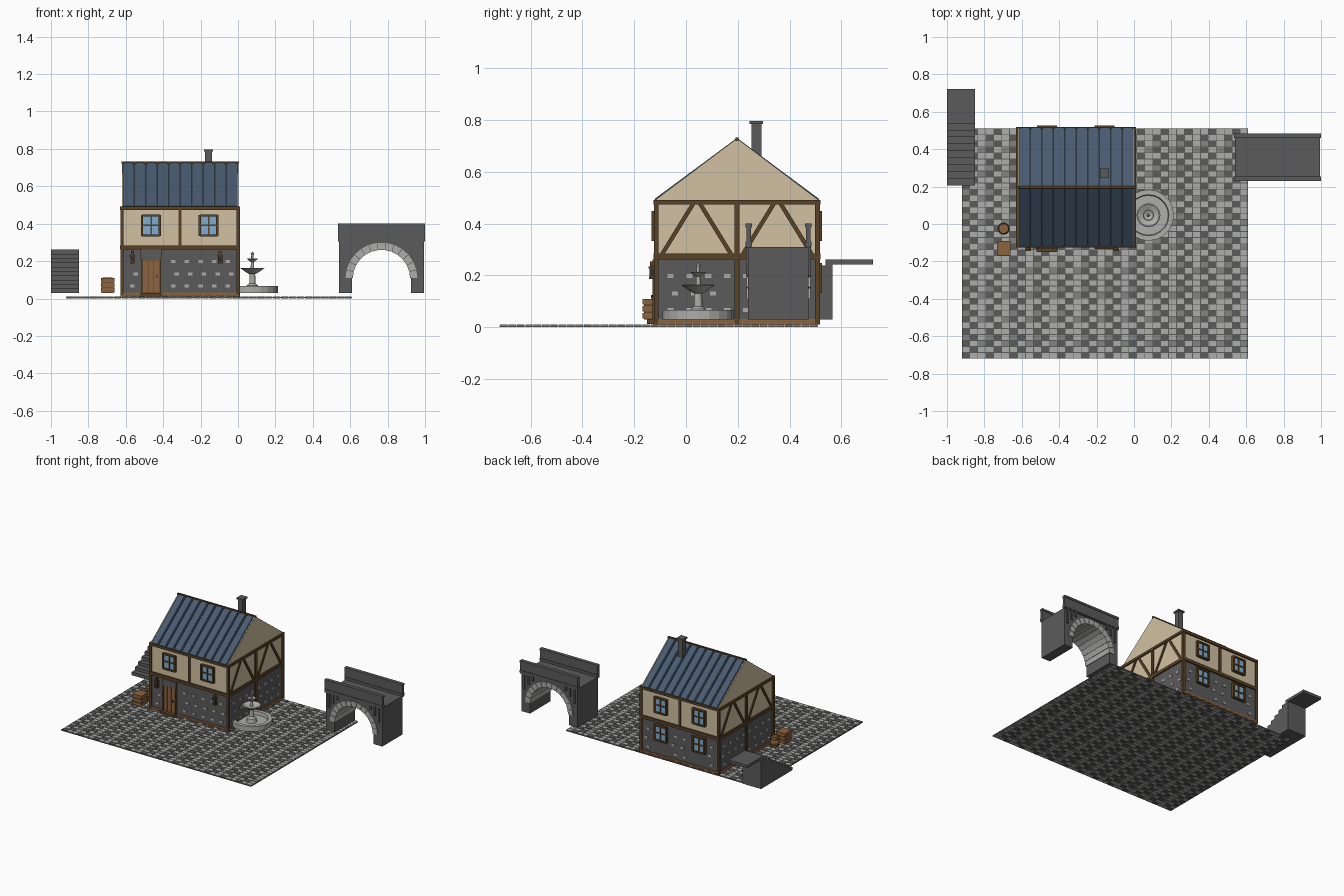
import bpy, bmesh, math
from mathutils import Matrix, Vector

cube = bpy.data.objects.get("Cube")
if cube:
    bpy.data.objects.remove(cube)


def material(name, r, g, b):
    m = bpy.data.materials.new(name)
    m.use_nodes = True
    m.diffuse_color = (r, g, b, 1)
    node = next(n for n in m.node_tree.nodes if n.type == 'BSDF_PRINCIPLED')
    node.inputs["Base Color"].default_value = (r, g, b, 1)
    node.inputs["Roughness"].default_value = 0.9
    return m


ROOF = material("slate_blue", .066, .105, .16)
GAP = material("dark_slate", .022, .032, .047)
CREAM = material("cream_plaster", .64, .535, .36)
BEAM = material("dark_timber", .1, .055, .02)
WOOD = material("brown_wood", .26, .125, .05)
DARK = material("dark_stone", .105, .105, .105)
MID = material("grey_stone", .23, .23, .225)
LIGHT = material("light_stone", .42, .42, .41)
GLASS = material("window_glass", .22, .42, .63)
IRON = material("black_iron", .03, .03, .03)


def finish(name, bm, *mats):
    bmesh.ops.recalc_face_normals(bm, faces=bm.faces)
    mesh = bpy.data.meshes.new(name)
    bm.to_mesh(mesh)
    bm.free()
    ob = bpy.data.objects.new(name, mesh)
    bpy.context.collection.objects.link(ob)
    for m in mats:
        mesh.materials.append(m)
    return ob


def add_box(bm, x, y, z, index=0):
    """Box from (low, high) ranges."""
    c = Vector([(r[0] + r[1]) / 2 for r in (x, y, z)])
    s = [r[1] - r[0] for r in (x, y, z)]
    made = bmesh.ops.create_cube(bm, size=1, matrix=Matrix.Translation(c) @ Matrix.Diagonal((*s, 1)))
    for f in {f for v in made["verts"] for f in v.link_faces}:
        f.material_index = index


def boxes(name, mat, *ranges):
    bm = bmesh.new()
    for r in ranges:
        add_box(bm, *r)
    return finish(name, bm, mat)


def prism(bm, points, axis, lo, hi, index=0):
    """Extrude a 2D outline along x (outline in y, z) or y (outline in x, z)."""
    at = (lambda p, t: (t, *p)) if axis == 'x' else (lambda p, t: (p[0], t, p[1]))
    a, b = ([bm.verts.new(at(p, t)) for p in points] for t in (lo, hi))
    faces = [bm.faces.new(a), bm.faces.new(b[::-1])]
    for i in range(len(points)):
        j = (i + 1) % len(points)
        faces.append(bm.faces.new((a[i], a[j], b[j], b[i])))
    for f in faces:
        f.material_index = index


def lathe(name, mat, profile, x, y, sides):
    bm = bmesh.new()
    vs = [bm.verts.new((x + r, y, z)) for r, z in profile]
    es = [bm.edges.new(p) for p in zip(vs, vs[1:])]
    bmesh.ops.spin(bm, geom=vs + es, cent=(x, y, 0), axis=(0, 0, 1), angle=math.tau, steps=sides)
    bmesh.ops.remove_doubles(bm, verts=bm.verts, dist=.0004)
    return finish(name, bm, mat)


# Cobbled ground: staggered dark stones among paler ones
bm = bmesh.new()
add_box(bm, (-.92, .61), (-.72, .51), (.002, .007))
cols, rows = 36, 38
dx, dy = 1.53 / cols, 1.23 / rows
for r in range(rows):
    for c in range(cols):
        x, y = -.92 + c * dx, -.72 + r * dy
        k = (c + 2 * (r % 2)) % 3
        kind = (0, 1, 1 + (r // 2) % 2)[k]
        add_box(bm, (x + .002, x + dx - .002), (y + .002, y + dy - .002), (0, .011), kind)
finish("cobbled_ground", bm, DARK, LIGHT, MID)

# House shell
X0, X1, Y0, Y1, YM = -.62, .002, -.115, .508, .197
boxes("stone_ground_floor", DARK, ((X0, X1), (Y0, Y1), (.012, .27)))
boxes("plaster_upper_floor", CREAM, ((X0, X1), (Y0, Y1), (.27, .485)))
bm = bmesh.new()
for x in (X0, X1 - .006):
    prism(bm, [(Y0 - .008, .488), (Y1 + .008, .488), (YM, .729)], 'x', x, x + .006)
finish("plaster_gables", bm, CREAM)

# Roof slopes: raised sheets over a dark underlay
sheet = (X1 - X0 - .008) / 10
for side, d, name in ((Y0, -1, "front"), (Y1, 1, "back")):
    bm = bmesh.new()
    prism(bm, [(side, .484), (YM, .715), (YM, .722), (side + d * .004, .488)], 'x', X0 + .004, X1 - .004, 1)
    for i in range(10):
        x = X0 + .004 + i * sheet
        prism(bm, [(side, .484), (YM, .717), (YM, .727), (side + d * .007, .49)], 'x', x + .004, x + sheet - .004)
        prism(bm, [(side, .487), (YM, .722), (YM, .731), (side + d * .007, .495)], 'x', x + .011, x + sheet - .011)
    finish(name + "_roof", bm, ROOF, GAP)
boxes("ridge_beam", BEAM, ((X0 - .003, X1 + .003), (YM - .006, YM + .006), (.72, .733)))

# Chimney
boxes("chimney", DARK, ((-.177, -.139), (.253, .291), (.6, .785)), ((-.183, -.133), (.246, .298), (.785, .797)))

# Timber frame
frame = []
for z in ((.262, .284), (.474, .492)):
    for y in (Y0, Y1):
        frame.append(((X0 - .01, X1 + .01), (y - .011, y + .011), z))
    for x in (X0, X1):
        frame.append(((x - .01, x + .01), (Y0 - .01, Y1 + .01), z))
for x in (X0, X1):
    for y in (Y0, YM, Y1):
        frame.append(((x - .009, x + .009), (y - .009, y + .009), (.012, .48)))
for y in (Y0, Y1):
    frame.append(((-.317, -.301), (y - .008, y + .008), (.27, .48)))
boxes("timber_frame", BEAM, *frame)

# Diagonal braces: two inverted Vs on each gable end
bm = bmesh.new()
for x in (X0, X1):
    for lo, hi in ((Y0, YM), (YM, Y1)):
        mid = (lo + hi) / 2
        for foot, d in ((lo + .012, 1), (hi - .012, -1)):
            head = mid - d * .003
            prism(bm, [(foot, .28), (foot + d * .019, .28), (head, .478), (head - d * .019, .478)],
                  'x', x - .007, x + .007)
finish("gable_braces", bm, BEAM)

# Sill beams and joist ends under the walls
sill = [((X0 - .004, X1 + .004), (Y0 - .006, Y1 + .006), (.018, .032))]
for i in range(11):
    x = X0 + .012 + i * .06
    sill.append(((x - .014, x + .014), (Y0 - .01, Y1 + .01), (.01, .02)))
boxes("sill_beams", WOOD, *sill)

# Scattered pale wall stones
bm = bmesh.new()
for row, z in enumerate((.066, .13, .197)):
    for i in range(8):
        t = .055 + i * .073 + (row % 2) * .018
        x, y = X0 + t, Y0 + t
        for wall in (Y0, Y1):
            on_opening = min(abs(x + .465), abs(x + .16) if wall == Y1 else 1) < .065
            if not on_opening:
                add_box(bm, (x - .012, x + .012), (wall - .004, wall + .004), (z - .008, z + .008))
        if abs(y - YM) > .025:
            for wall in (X0, X1):
                add_box(bm, (wall - .004, wall + .004), (y - .012, y + .012), (z - .008, z + .008))
finish("pale_wall_stones", bm, LIGHT)


# Four-pane windows
def window(name, x, y, d, z):
    bm = bmesh.new()
    w, h = .047, .053
    depth = lambda t: tuple(sorted((y, y + d * t)))
    add_box(bm, (x - w, x + w), depth(.009), (z - h, z + h), 1)
    for s in (-1, 1):
        add_box(bm, (x + s * w - .007, x + s * w + .005), depth(.018), (z - h - .003, z + h + .003))
        add_box(bm, (x - w, x + w), depth(.018), (z + s * h - .006, z + s * h + .005))
    add_box(bm, (x - .004, x + .004), depth(.015), (z - h, z + h))
    add_box(bm, (x - w, x + w), depth(.015), (z - .004, z + .004))
    finish(name, bm, BEAM, GLASS)


for x, tag in ((-.465, "right"), (-.157, "left")):
    window("front_window_" + tag, x, Y0, -1, .391)
    window("back_upper_window_" + tag, x, Y1, 1, .391)
    window("back_lower_window_" + tag, x, Y1, 1, .19)

# Door with frame, handle and step
boxes("door_planks", WOOD, *[((-.508 + i * .03, -.481 + i * .03), (Y0 - .012, Y0), (.032, .21)) for i in range(3)])
boxes("door_frame", BEAM, ((-.517, -.508), (Y0 - .015, Y0), (.03, .215)), ((-.421, -.412), (Y0 - .015, Y0), (.03, .215)),
      ((-.51, -.42), (Y0 - .007, Y0), (.03, .215)))
boxes("door_lintel", DARK, ((-.52, -.41), (Y0 - .015, Y0), (.212, .262)))
boxes("door_handle", IRON, ((-.437, -.43), (Y0 - .02, Y0), (.11, .125)))
boxes("door_step", BEAM, ((-.52, -.41), (-.15, Y0), (.012, .03)))

# Wall lanterns
for i, x in enumerate((-.565, -.095)):
    bm = bmesh.new()
    add_box(bm, (x - .004, x + .004), (-.135, Y0), (.24, .248))
    add_box(bm, (x - .014, x + .014), (-.144, -.118), (.226, .234))
    add_box(bm, (x - .008, x + .008), (-.139, -.123), (.234, .254))
    add_box(bm, (x - .011, x + .011), (-.141, -.12), (.194, .226), 1)
    add_box(bm, (x - .012, x + .012), (-.142, -.119), (.186, .195))
    finish("wall_lantern_" + str(i + 1), bm, BEAM, IRON)

# Slatted crate and barrel
crate = [((-.732, -.66), (-.168, -.092), (z, z + .022)) for z in (.033, .06, .087)]
boxes("crate_slats", WOOD, *crate)
boxes("crate_core", BEAM, ((-.727, -.665), (-.163, -.097), (.03, .104)))
lathe("barrel", WOOD, [(0, .032), (.026, .032), (.032, .07), (.026, .112), (.022, .112), (.022, .107), (0, .107)], -.697, -.025, 14)
for i, z in enumerate((.048, .09)):
    lathe("barrel_hoop_" + str(i + 1), BEAM, [(.028, z), (.0325, z), (.0325, z + .008), (.028, z + .008), (.028, z)], -.697, -.025, 14)

# Tiered fountain
FX, FY = .077, .047
lathe("fountain_basin", LIGHT, [(0, .03), (.137, .03), (.137, .066), (.11, .066), (.106, .042), (0, .042)], FX, FY, 20)
lathe("fountain_tiers", LIGHT,
      [(0, .04), (.036, .04), (.03, .07), (.017, .08), (.015, .13), (.03, .138), (.064, .162), (.058, .164),
       (.026, .15), (.01, .152), (.008, .195), (.03, .212), (.026, .214), (.007, .207), (.006, .23), (.009, .24), (0, .252)],
      FX, FY, 16)

# Stone steps with landing
bm = bmesh.new()
n, run, rise = 10, .037, .0232
outline = [(.205, .03)]
for i in range(n):
    y, z = .205 + i * run, .03 + (i + 1) * rise
    outline += [(y, z), (y + run, z)]
outline[-1] = (.722, .262)
outline += [(.722, .242), (.565, .242), (.565, .03)]
prism(bm, outline, 'x', -1, -.85)
finish("stone_steps", bm, DARK)

# Archway body
AX, AR, AZ = .767, .157, .107
bm = bmesh.new()
arc = [(AX - AR * math.cos(math.pi * i / 18), AZ + AR * math.sin(math.pi * i / 18)) for i in range(19)]
prism(bm, [(.54, .03), (AX - AR, .03)] + arc + [(AX + AR, .03), (.994, .03), (.994, .31), (.54, .31)], 'y', .24, .474)
finish("archway_body", bm, DARK)

# Arch stones
bm = bmesh.new()
stones = 13
for i in range(stones):
    a, b = (math.pi * (i + e) / stones for e in (.04, .96))
    ring = [(r, t) for r, t in ((.153, a), (.192, a), (.192, b), (.153, b))]
    prism(bm, [(AX + r * math.cos(t), AZ + r * math.sin(t)) for r, t in ring], 'y', .234, .48)
finish("arch_stones", bm, LIGHT)

# Parapets, caps and corbels
parts = []
for y in (.242, .472):
    parts += [((.535, 1), (y - .009, y + .009), (.305, .39)), ((.535, 1), (y - .013, y + .013), (.385, .4)),
              ((.535, 1), (y - .013, y + .013), (.312, .33))]
    for s in (-1, 1):
        for k, low in ((.203, .2), (.168, .24), (.133, .275)):
            x = AX + s * k
            parts.append(((x - .007, x + .007), (y - .01, y + .01), (low, .315)))
boxes("archway_parapets", DARK, *parts)
